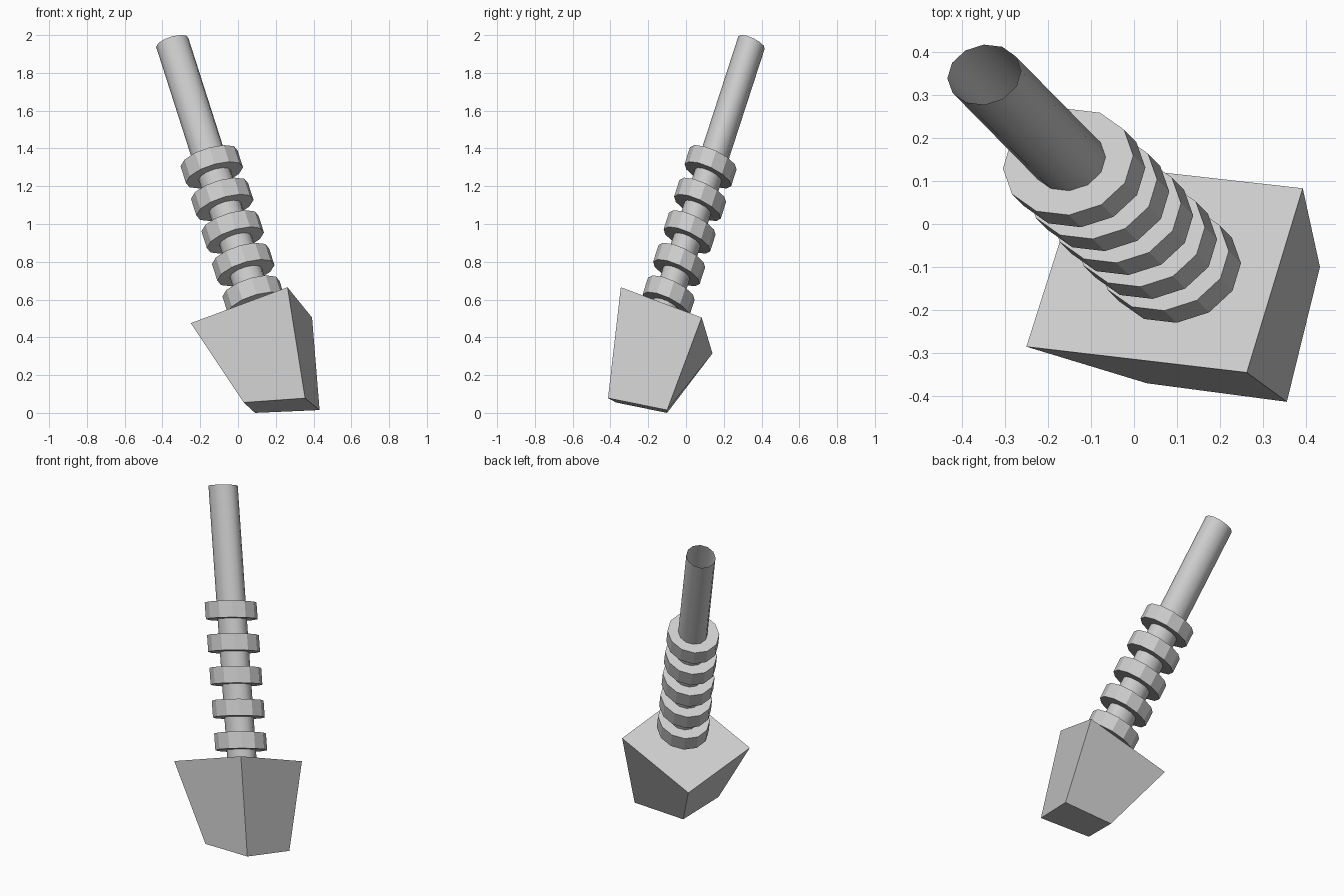
import bpy, bmesh, math
from mathutils import Vector

if "Cube" in bpy.data.objects:
    bpy.data.objects.remove(bpy.data.objects["Cube"])

# Tilted frame shared by all parts: two cross-section half axes and the shaft step
A = Vector((0.255, -0.03, 0.095))
B = Vector((0.065, 0.214, -0.08))
STEP = Vector((-0.0555, 0.0555, 0.1725))
TOP_COLLAR = Vector((-0.139, 0.130, 1.303))
SIDES = 12


def finish(name, bm):
    bmesh.ops.recalc_face_normals(bm, faces=bm.faces)
    mesh = bpy.data.meshes.new(name)
    bm.to_mesh(mesh)
    bm.free()
    obj = bpy.data.objects.new(name, mesh)
    bpy.context.collection.objects.link(obj)
    return obj


def ring(bm, centre, k):
    angles = [math.radians(15) + math.tau * i / SIDES for i in range(SIDES)]
    return [bm.verts.new(centre + k * (math.cos(t) * A + math.sin(t) * B)) for t in angles]


def bridge(bm, lower, upper):
    n = len(lower)
    return [bm.faces.new((lower[i], lower[(i + 1) % n], upper[(i + 1) % n], upper[i]))
            for i in range(n)]


# Shaft: open tube, smooth, sunk into the block
bm = bmesh.new()
low = ring(bm, TOP_COLLAR - 4.9 * STEP, 0.325)
high = ring(bm, Vector((-0.348, 0.347, 1.961)), 0.325)
for f in bridge(bm, low, high):
    f.smooth = True
shaft = finish("shaft", bm)
# an open tube has no inside to guess from, so face it outward explicitly
face = shaft.data.polygons[0]
if face.normal.dot(face.center - (TOP_COLLAR - 0.55 * STEP)) < 0:
    shaft.data.flip_normals()

# Five collars along the shaft
for i in range(5):
    centre = TOP_COLLAR - i * STEP
    bm = bmesh.new()
    low = ring(bm, centre - 0.255 * STEP, 0.575)
    high = ring(bm, centre + 0.255 * STEP, 0.575)
    bridge(bm, low, high)
    bm.faces.new(low)
    bm.faces.new(high)
    finish(f"collar_{i + 1}", bm)

# Tapered block at the bottom
bm = bmesh.new()
low = [bm.verts.new(p) for p in ((0.03, -0.37, 0.055), (0.355, -0.413, 0.078),
                                 (0.432, -0.10, 0.015), (0.09, -0.10, 0.0))]
high = [bm.verts.new(p) for p in ((-0.25, -0.285, 0.475), (0.262, -0.345, 0.665),
                                  (0.392, 0.083, 0.505), (-0.115, 0.14, 0.315))]
bridge(bm, low, high)
bm.faces.new(low)
bm.faces.new(high)
finish("block", bm)
